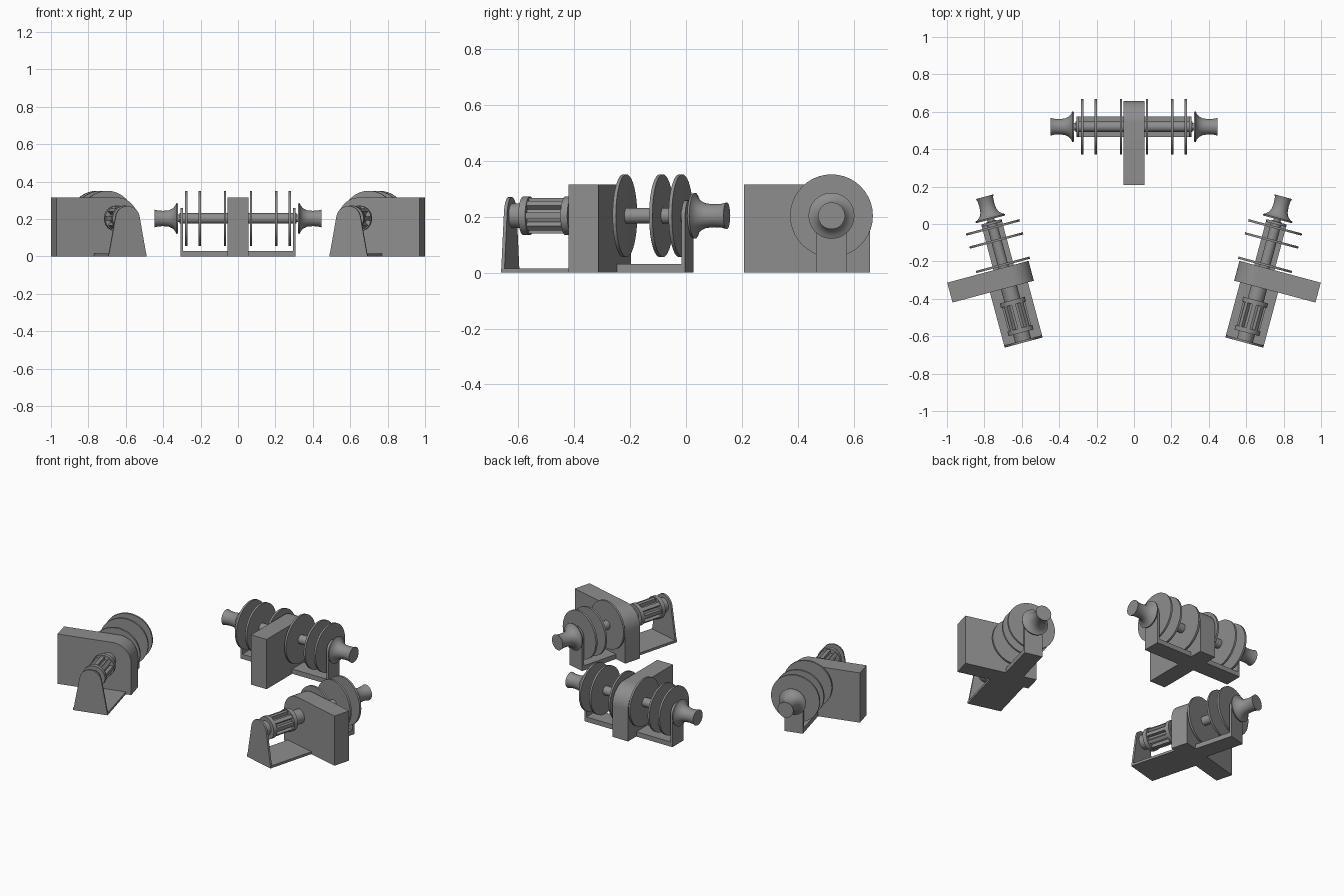
import bpy, bmesh
from math import sin, cos, pi, radians
from mathutils import Matrix, Vector

if "Cube" in bpy.data.objects:
    bpy.data.objects.remove(bpy.data.objects["Cube"], do_unlink=True)

grey = bpy.data.materials.new("steel_grey")
grey.use_nodes = True
colour = (0.27, 0.27, 0.27, 1)
grey.diffuse_color = colour
grey.node_tree.nodes["Principled BSDF"].inputs["Base Color"].default_value = colour

AXIS = 0.203  # shaft height
parts = []


def finish(name, bm, place):
    bmesh.ops.recalc_face_normals(bm, faces=bm.faces[:])
    mesh = bpy.data.meshes.new(name)
    bm.to_mesh(mesh)
    bm.free()
    mesh.materials.append(grey)
    ob = bpy.data.objects.new(name, mesh)
    bpy.context.collection.objects.link(ob)
    ob.matrix_world = place
    parts.append(ob)


def prism(name, profile, x0, x1, place):
    """Extrude a (y, z) outline along the shaft direction."""
    bm = bmesh.new()
    face = bm.faces.new([bm.verts.new((x0, y, z)) for y, z in profile])
    res = bmesh.ops.extrude_face_region(bm, geom=[face])
    new = [v for v in res["geom"] if isinstance(v, bmesh.types.BMVert)]
    bmesh.ops.translate(bm, verts=new, vec=(x1 - x0, 0, 0))
    finish(name, bm, place)


def lathe(name, profile, place, steps=40):
    """Spin (x, radius) points around the shaft, capping both ends."""
    bm = bmesh.new()
    rings = [[bm.verts.new((x, r * cos(2 * pi * i / steps), AXIS + r * sin(2 * pi * i / steps)))
              for i in range(steps)] for x, r in profile]
    for a, b in zip(rings, rings[1:]):
        for i in range(steps):
            j = (i + 1) % steps
            bm.faces.new((a[i], a[j], b[j], b[i]))
    bm.faces.new(rings[0])
    bm.faces.new(rings[-1])
    finish(name, bm, place)


def rod(name, x0, x1, r, place):
    lathe(name, [(x0, r), (x1, r)], place)


def arc(cy, cz, r, a0, a1, n=12):
    return [(cy + r * cos(radians(a0 + (a1 - a0) * i / n)),
             cz + r * sin(radians(a0 + (a1 - a0) * i / n))) for i in range(n + 1)]


def box(w, h):
    return [(-w, 0), (w, 0), (w, h), (-w, h)]


def gearbox(place):
    outline = [(-0.312, 0), (0.138, 0)] + arc(0.023, 0.2, 0.115, 0, 90) + [(-0.312, 0.315)]
    prism("gearbox", outline, -0.055, 0.055, place)


def drum_side(s, place):
    # Frame with rounded bearing plate
    prism("drum_base", box(0.056, 0.03), s * 0.05, s * 0.308, place)
    prism("drum_bearing_plate", [(-0.056, 0), (0.056, 0)] + arc(0, AXIS, 0.056, 0, 180),
          s * 0.294, s * 0.308, place)
    # Shaft and flanges
    rod("drum_shaft", s * 0.05, s * 0.312, 0.028, place)
    rod("head_shaft", s * 0.31, s * 0.335, 0.02, place)
    for x in (0.07, 0.205, 0.277):
        rod("drum_flange", s * (x - 0.006), s * (x + 0.006), 0.148, place)
    # Flared warping head
    shape = [(0.322, 0.08), (0.33, 0.082), (0.336, 0.068), (0.35, 0.053),
             (0.37, 0.044), (0.4, 0.041), (0.43, 0.043), (0.447, 0.048)]
    lathe("warping_head", [(s * x, r) for x, r in shape], place)


def chain_side(s, place):
    # Frame with tapered end plate
    prism("chain_base", box(0.105, 0.015), s * 0.05, s * 0.36, place)
    prism("chain_bearing_plate", [(-0.105, 0), (0.105, 0)] + arc(0, AXIS, 0.067, 8, 172),
          s * 0.348, s * 0.36, place)
    # Chain wheel: hub, two flanges, core and ribs
    rod("chain_hub", s * 0.05, s * 0.35, 0.044, place)
    for x in (0.125, 0.281):
        rod("chain_flange", s * x, s * (x + 0.025), 0.069, place)
    for i in range(8):
        turn = Matrix.Translation(Vector((0, 0, AXIS))) @ Matrix.Rotation(i * pi / 4, 4, "X")
        prism("chain_rib", [(-0.011, 0.035), (0.011, 0.035), (0.011, 0.063), (-0.011, 0.063)],
              s * 0.145, s * 0.285, place @ turn)


# Aft winch, with a drum on each side
aft = Matrix.Translation(Vector((0, 0.52, 0)))
gearbox(aft)
for s in (-1, 1):
    drum_side(s, aft)

# Two forward windlasses, angled in towards the centre line
for s in (-1, 1):
    place = Matrix.Translation(Vector((s * 0.683, -0.286, 0))) @ Matrix.Rotation(radians(s * 75), 4, "Z")
    gearbox(place)
    drum_side(s, place)
    chain_side(-s, place)

# Smooth round surfaces, keep hard edges
bpy.ops.object.select_all(action="DESELECT")
for ob in parts:
    ob.select_set(True)
bpy.context.view_layer.objects.active = parts[0]
bpy.ops.object.shade_smooth_by_angle(angle=radians(30))
